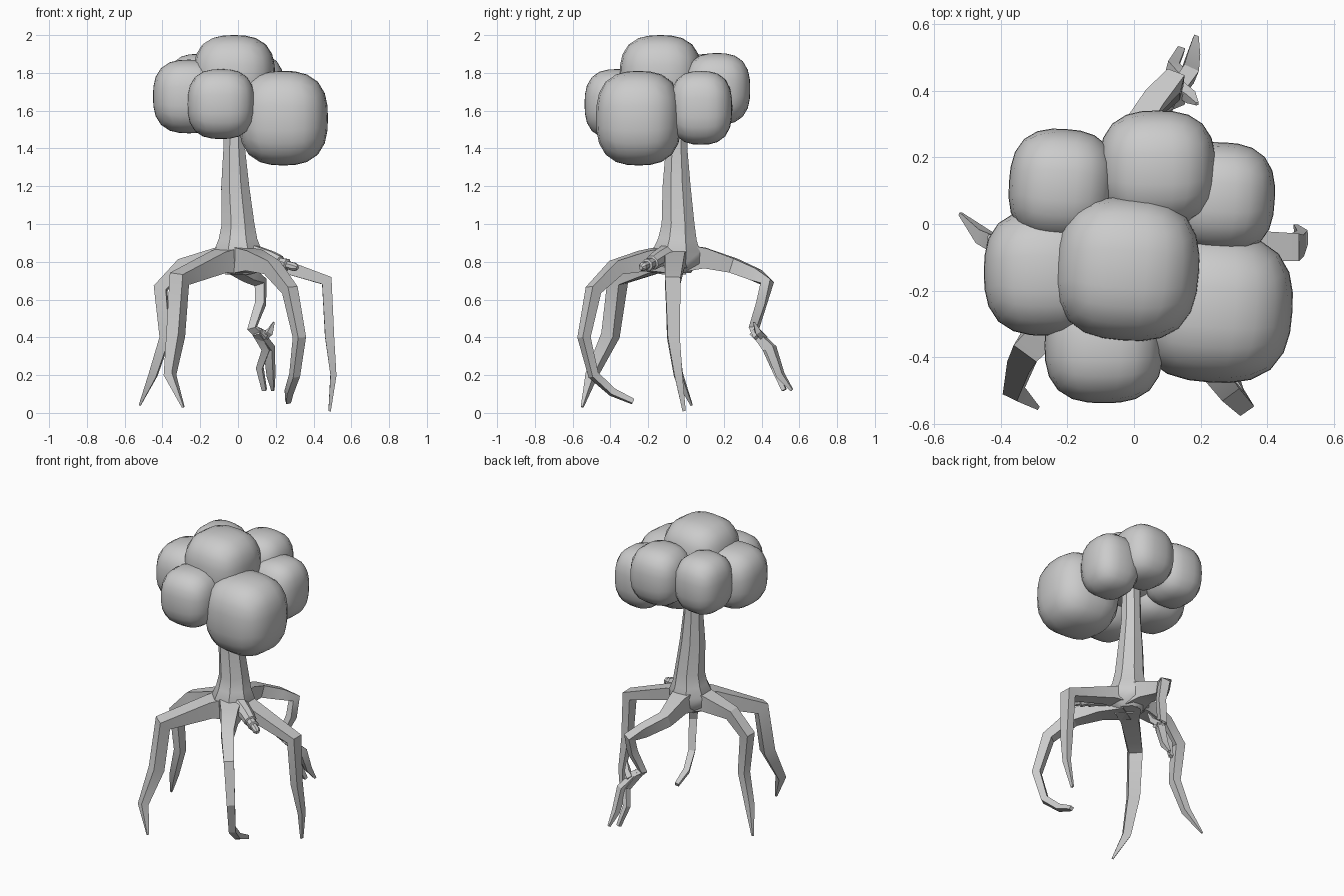
import bpy, bmesh, math
from mathutils import Vector

if "Cube" in bpy.data.objects:
    bpy.data.objects.remove(bpy.data.objects["Cube"])

# Single matt grey for the whole tree
GREY = (0.6, 0.6, 0.6, 1.0)
grey = bpy.data.materials.new("plain_grey")
grey.use_nodes = True
grey.diffuse_color = GREY
bsdf = next(n for n in grey.node_tree.nodes if n.type == "BSDF_PRINCIPLED")
bsdf.inputs["Base Color"].default_value = GREY


def finish(name, bm, angle):
    """Turn a bmesh into a shaded object."""
    bmesh.ops.recalc_face_normals(bm, faces=bm.faces)
    mesh = bpy.data.meshes.new(name)
    bm.to_mesh(mesh)
    bm.free()
    obj = bpy.data.objects.new(name, mesh)
    bpy.context.collection.objects.link(obj)
    mesh.materials.append(grey)
    bpy.ops.object.select_all(action="DESELECT")
    obj.select_set(True)
    bpy.context.view_layer.objects.active = obj
    bpy.ops.object.shade_smooth_by_angle(angle=math.radians(angle))
    return obj


def sweep(name, points, sides=4, flat=1.0, angle=25):
    """Loft a polygon along (x, y, z, radius) points, with its sides kept to one plane."""
    path = [Vector(p[:3]) for p in points]
    reach = max(path, key=lambda p: p.xy.length) - path[0]
    side = Vector((-reach.y, reach.x, 0)).normalized()
    if side.length < 0.5:
        side = Vector((1, 0, 0))
    bm = bmesh.new()
    rings = []
    for i, centre in enumerate(path):
        tangent = Vector()
        if i > 0:
            tangent += (centre - path[i - 1]).normalized()
        if i < len(path) - 1:
            tangent += (path[i + 1] - centre).normalized()
        normal = tangent.cross(side).normalized()
        across = normal.cross(tangent).normalized()
        ring = []
        for k in range(sides):
            a = math.tau * (k + 0.5) / sides
            offset = across * math.cos(a) + normal * math.sin(a) * flat
            ring.append(bm.verts.new(centre + offset * points[i][3]))
        rings.append(ring)
    for low, high in zip(rings, rings[1:]):
        for k in range(sides):
            n = (k + 1) % sides
            bm.faces.new((low[k], low[n], high[n], high[k]))
    bm.faces.new(rings[0])
    bm.faces.new(rings[-1])
    return finish(name, bm, angle)


def leaf_clump(name, centre, radii, turn=0.0, power=2.7):
    """A cube rounded towards a ball, leaving softly flattened sides."""
    bm = bmesh.new()
    bmesh.ops.create_cube(bm, size=2)
    bmesh.ops.subdivide_edges(bm, edges=bm.edges[:], cuts=5, use_grid_fill=True)
    for v in bm.verts:
        d = Vector([math.tan(c * math.pi / 4) for c in v.co])
        d /= sum(abs(c) ** power for c in d) ** (1 / power)
        v.co = [c * r for c, r in zip(d, radii)]
    obj = finish(name, bm, 40)
    obj.location = centre
    obj.rotation_euler.z = math.radians(turn)


# Foliage
leaf_clump("foliage_top", (-.02, -.135, 1.785), (.215, .215, .215), -4)
leaf_clump("foliage_front", (-.09, -.365, 1.635), (.178, .172, .185))
leaf_clump("foliage_front_left", (.24, -.25, 1.56), (.235, .225, .25), -4)
leaf_clump("foliage_right", (-.26, -.145, 1.675), (.19, .19, .195))
leaf_clump("foliage_back_right", (-.215, .115, 1.71), (.16, .17, .19), -4)
leaf_clump("foliage_back", (.07, .165, 1.715), (.175, .175, .19))
leaf_clump("foliage_back_left", (.26, .08, 1.615), (.162, .165, .195), -3)

# Trunk, flaring into the root crown
sweep("trunk", [
    (.0, -.05, .74, .08), (.0, -.05, .79, .13), (.0, -.05, .86, .135),
    (.0, -.045, .92, .11), (.0, -.042, 1.0, .094), (-.015, -.05, 1.2, .08),
    (-.02, -.05, 1.4, .062), (-.02, -.05, 1.65, .06)], sides=8, angle=40)

# Walking roots
sweep("front_left_root", [
    (.0, -.07, .81, .11), (.09, -.22, .805, .075), (.18, -.37, .77, .055),
    (.275, -.49, .65, .045), (.325, -.54, .4, .036), (.3, -.49, .2, .03),
    (.27, -.39, .11, .026), (.265, -.28, .06, .018)])
sweep("front_right_root", [
    (.0, -.06, .81, .11), (-.1, -.16, .8, .078), (-.31, -.36, .71, .06),
    (-.33, -.4, .41, .052), (-.36, -.5, .2, .035), (-.29, -.55, .03, .008)])
sweep("right_root", [
    (.0, -.05, .82, .11), (-.12, -.05, .82, .075), (-.3, -.06, .78, .05),
    (-.41, -.07, .66, .048), (-.385, -.07, .4, .038), (-.45, -.04, .2, .03),
    (-.52, .03, .04, .007)])
sweep("left_root", [
    (.0, -.05, .82, .11), (.14, -.06, .81, .075), (.47, -.07, .7, .058),
    (.485, -.065, .4, .045), (.505, -.04, .2, .03), (.485, -.01, .01, .012)], flat=.75)
sweep("back_root", [
    (.0, -.04, .82, .11), (-.01, .1, .82, .075), (-.02, .25, .78, .055),
    (.06, .37, .73, .048), (.12, .43, .69, .04), (.12, .4, .58, .034),
    (.075, .36, .45, .032), (.14, .39, .4, .035)])

# Forked end of the back root
sweep("back_root_outer_fork", [
    (.1, .36, .43, .03), (.165, .45, .34, .034), (.175, .5, .2, .026),
    (.185, .56, .12, .01)])
sweep("back_root_inner_fork", [
    (.1, .37, .43, .03), (.15, .43, .34, .03), (.115, .47, .24, .024),
    (.14, .52, .12, .016)])
sweep("back_root_spur", [
    (.13, .41, .4, .025), (.17, .38, .43, .022), (.19, .36, .48, .006)])

# Stepped stub poking from the crown
sweep("stub", [
    (.06, -.09, .84, .06), (.17, -.15, .815, .045), (.22, -.18, .795, .04),
    (.225, -.183, .793, .03), (.26, -.205, .783, .034), (.264, -.208, .782, .022),
    (.3, -.23, .772, .024), (.315, -.24, .768, .012)], sides=8, angle=30)
